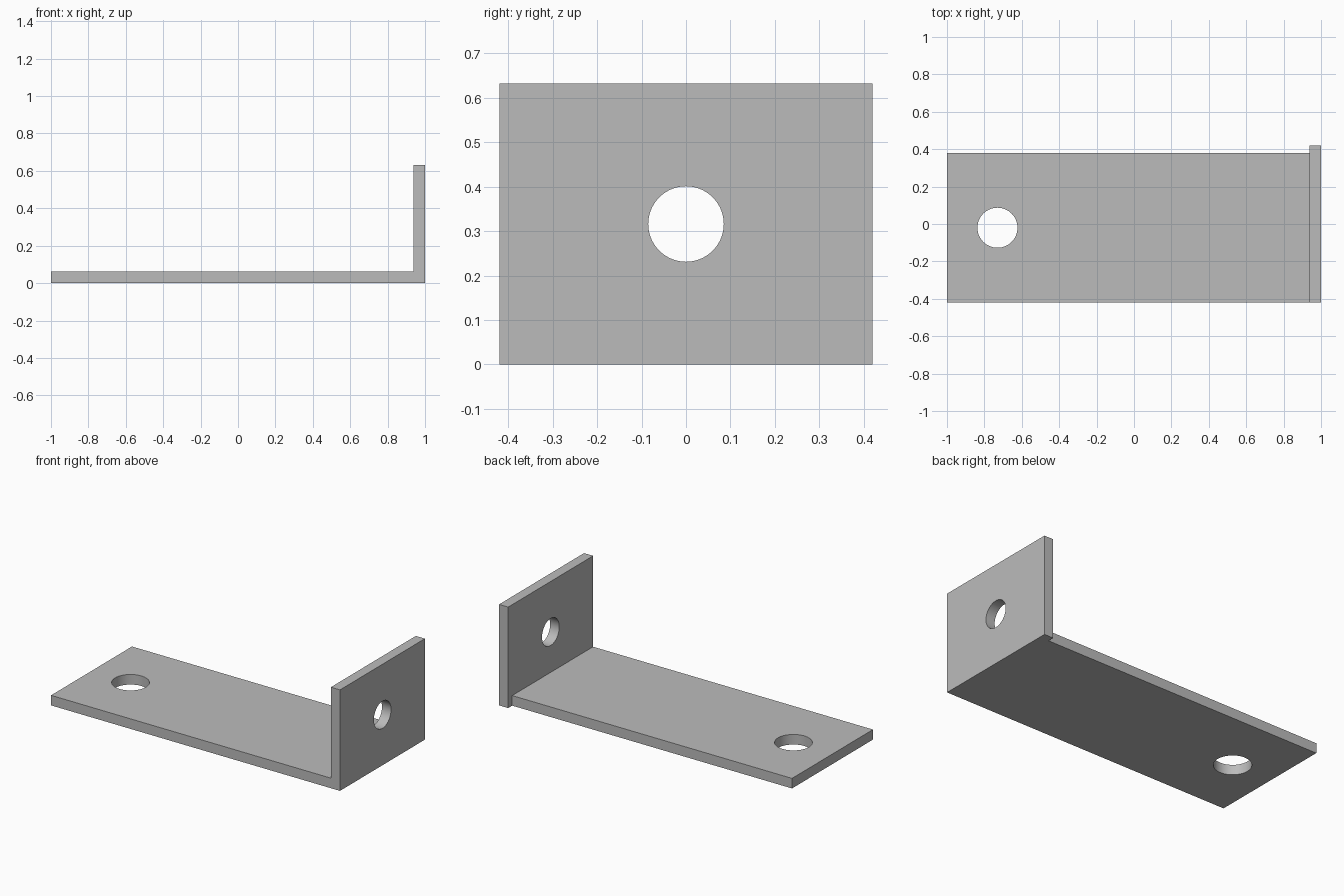
import bpy
import bmesh
from mathutils import Matrix, Vector

cube = bpy.data.objects.get("Cube")
if cube:
    bpy.data.objects.remove(cube, do_unlink=True)

THICK = 0.063
HEIGHT = 0.632
INNER = 1 - THICK          # inner face of the upright
FRONT, BACK, FLANGE_BACK = -0.42, 0.38, 0.42

# Plain grey metal
steel = bpy.data.materials.new("grey_metal")
steel.use_nodes = True
GREY = (0.5, 0.5, 0.5, 1)
steel.diffuse_color = GREY
steel.node_tree.nodes["Principled BSDF"].inputs["Base Color"].default_value = GREY


def add_object(name, bm):
    mesh = bpy.data.meshes.new(name)
    bm.to_mesh(mesh)
    bm.free()
    mesh.materials.append(steel)
    obj = bpy.data.objects.new(name, mesh)
    bpy.context.collection.objects.link(obj)
    return obj


def extrude_back(bm, faces, distance):
    geom = bmesh.ops.extrude_face_region(bm, geom=faces)["geom"]
    verts = [g for g in geom if isinstance(g, bmesh.types.BMVert)]
    bmesh.ops.translate(bm, verts=verts, vec=(0, distance, 0))
    return [g for g in geom if isinstance(g, bmesh.types.BMFace)]


# L-shaped profile, extruded to the back of the base
bm = bmesh.new()
profile = [(-1, 0), (INNER, 0), (INNER, THICK), (-1, THICK),
           (1, 0), (1, HEIGHT), (INNER, HEIGHT)]
v = [bm.verts.new((x, FRONT, z)) for x, z in profile]
base = bm.faces.new([v[i] for i in (0, 1, 2, 3)])
upright = bm.faces.new([v[i] for i in (1, 4, 5, 6, 2)])
caps = extrude_back(bm, [base, upright], BACK - FRONT)

# The upright reaches a little further back than the base
upright_cap = max(caps, key=lambda f: f.calc_center_median().x)
extrude_back(bm, [upright_cap], FLANGE_BACK - BACK)
bmesh.ops.recalc_face_normals(bm, faces=bm.faces)
bmesh.ops.dissolve_limit(bm, angle_limit=0.01, verts=bm.verts, edges=bm.edges)
bracket = add_object("angle_bracket", bm)


# Round bolt holes
def drill(name, centre, radius, axis):
    bm = bmesh.new()
    turn = Vector((0, 0, 1)).rotation_difference(Vector(axis)).to_matrix().to_4x4()
    bmesh.ops.create_cone(bm, cap_ends=True, segments=64, radius1=radius,
                          radius2=radius, depth=0.3,
                          matrix=Matrix.Translation(centre) @ turn)
    for face in bm.faces:
        face.smooth = len(face.verts) == 4
    cutter = add_object(name, bm)
    cutter.hide_render = True
    cutter.hide_set(True)
    cut = bracket.modifiers.new(name, 'BOOLEAN')
    cut.operation = 'DIFFERENCE'
    cut.solver = 'EXACT'
    cut.object = cutter
    return cutter


cutters = [drill("base_hole", (-0.73, -0.02, THICK / 2), 0.107, (0, 0, 1)),
           drill("upright_hole", (1 - THICK / 2, 0, 0.316), 0.085, (1, 0, 0))]

bpy.context.view_layer.objects.active = bracket
bracket.select_set(True)
for cutter in cutters:
    bpy.ops.object.modifier_apply(modifier=cutter.name)
    bpy.data.objects.remove(cutter, do_unlink=True)
bpy.ops.object.shade_smooth_by_angle()
